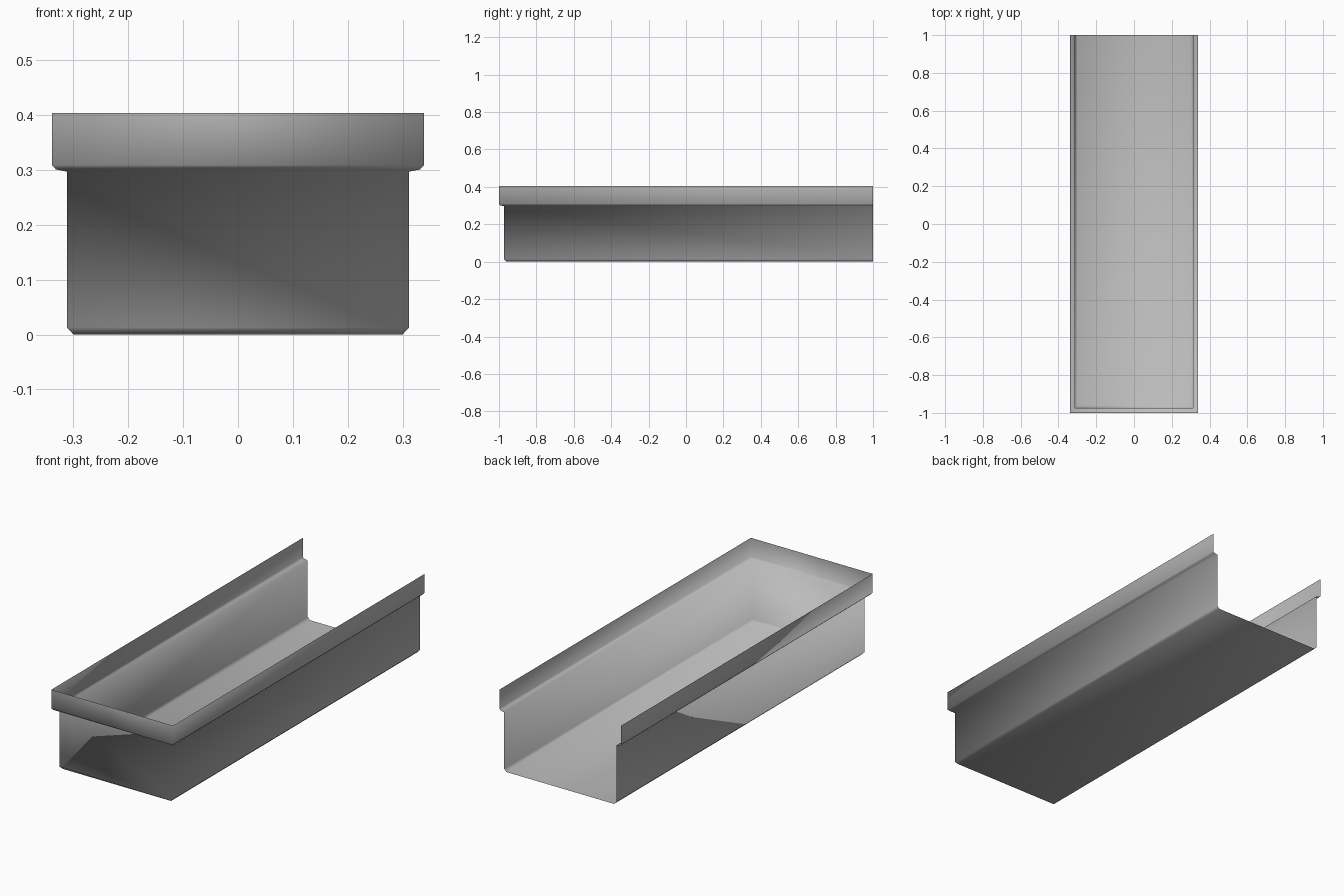
import bpy
import bmesh

cube = bpy.data.objects.get("Cube")
if cube:
    bpy.data.objects.remove(cube, do_unlink=True)

# Plain sheet metal grey
grey = bpy.data.materials.new("sheet_grey")
grey.use_nodes = True
colour = (0.5, 0.5, 0.5, 1)
grey.diffuse_color = colour
grey.node_tree.nodes["Principled BSDF"].inputs["Base Color"].default_value = colour

# Wall section from floor to rim: half width, height
HALF_WIDTH, HALF_LENGTH = 0.339, 1.0
section = [(0.300, 0.0), (0.312, 0.013), (0.312, 0.297),
           (0.332, 0.301), (0.339, 0.309), (0.339, 0.404)]

# Sweep the section round three sides, leaving the back end open
bm = bmesh.new()
rings = []
for w, z in section:
    front = -HALF_LENGTH + HALF_WIDTH - w
    path = [(w, HALF_LENGTH), (w, front), (-w, front), (-w, HALF_LENGTH)]
    rings.append([bm.verts.new((x, y, z)) for x, y in path])

for low, high in zip(rings, rings[1:]):
    for i in range(3):
        bm.faces.new((low[i], high[i], high[i + 1], low[i + 1]))

# Floor
bm.faces.new(rings[0])
bmesh.ops.recalc_face_normals(bm, faces=bm.faces)

# Normals point to the outside of the trough
bm.faces.ensure_lookup_table()
if bm.faces[-1].normal.z > 0:
    bmesh.ops.reverse_faces(bm, faces=bm.faces)
for face in bm.faces:
    face.smooth = True

mesh = bpy.data.meshes.new("gutter_trough")
bm.to_mesh(mesh)
bm.free()
mesh.materials.append(grey)
trough = bpy.data.objects.new("gutter_trough", mesh)
bpy.context.collection.objects.link(trough)
